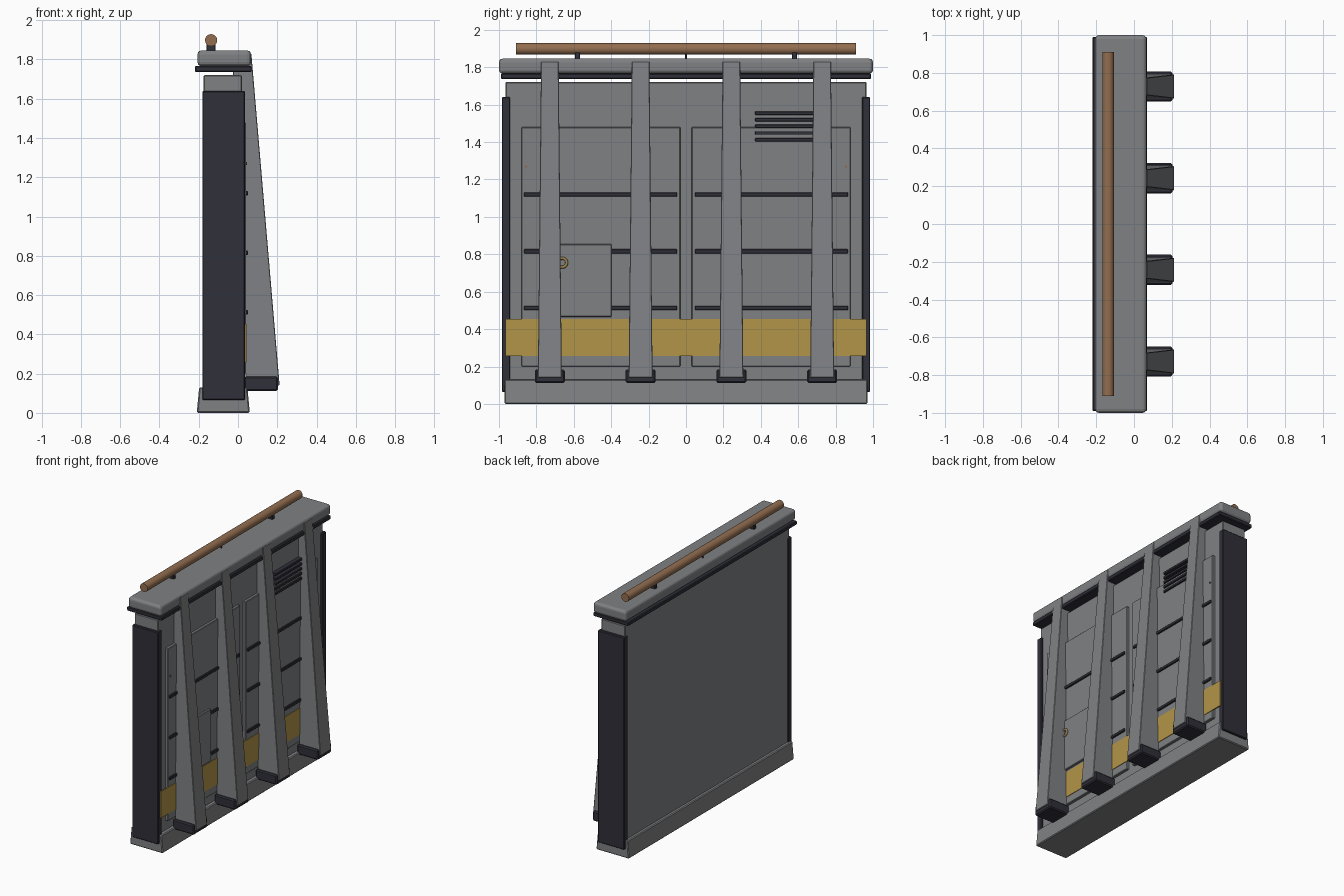
import bpy, bmesh, math
from mathutils import Matrix, Vector

cube = bpy.data.objects.get("Cube")
if cube:
    bpy.data.objects.remove(cube, do_unlink=True)


def material(name, rgb, rough=0.6):
    m = bpy.data.materials.new(name)
    m.use_nodes = True
    m.diffuse_color = (*rgb, 1)
    bsdf = m.node_tree.nodes["Principled BSDF"]
    bsdf.inputs["Base Color"].default_value = (*rgb, 1)
    bsdf.inputs["Roughness"].default_value = rough
    return m


GREY = material("grey_metal", (0.215, 0.22, 0.23))
DARK = material("dark_metal", (0.03, 0.029, 0.042))
YELLOW = material("yellow_paint", (0.45, 0.30, 0.065))
COPPER = material("copper", (0.29, 0.155, 0.08))
BRASS = material("brass", (0.34, 0.23, 0.09))


def finish(name, bm, mat, bevel=0.0, segments=1, smooth=False):
    bmesh.ops.recalc_face_normals(bm, faces=bm.faces)
    mesh = bpy.data.meshes.new(name)
    bm.to_mesh(mesh)
    bm.free()
    mesh.materials.append(mat)
    ob = bpy.data.objects.new(name, mesh)
    bpy.context.collection.objects.link(ob)
    if bevel:
        mod = ob.modifiers.new("Bevel", "BEVEL")
        mod.width, mod.segments = bevel, segments
    if smooth:
        bpy.ops.object.select_all(action="DESELECT")
        ob.select_set(True)
        bpy.context.view_layer.objects.active = ob
        bpy.ops.object.shade_smooth_by_angle(angle=math.radians(40))
    return ob


def box(name, xs, ys, zs, mat, bevel=0.0, segments=1):
    """Box given by its limits on each axis."""
    bm = bmesh.new()
    bmesh.ops.create_cube(bm, size=1)
    for v in bm.verts:
        v.co = Vector([(a + b) / 2 + c * (b - a)
                       for (a, b), c in zip((xs, ys, zs), v.co)])
    return finish(name, bm, mat, bevel, segments)


def rod(name, centre, radius, length, axis, mat, sides=20):
    bm = bmesh.new()
    turn = Vector((0, 0, 1)).rotation_difference(Vector(axis)).to_matrix().to_4x4()
    bmesh.ops.create_cone(bm, cap_ends=True, segments=sides, radius1=radius,
                          radius2=radius, depth=length,
                          matrix=Matrix.Translation(centre) @ turn)
    return finish(name, bm, mat, smooth=True)


# Wall core
box("wall_core", (-0.175, 0.02), (-0.965, 0.965), (0.05, 1.72), GREY, 0.004)

# Plinth, slightly narrower at the top
plinth = box("plinth", (-0.21, 0.06), (-0.97, 0.97), (0, 0.13), GREY, 0.006)
for v in plinth.data.vertices:
    if v.co.z > 0.1:
        v.co.x += 0.012 if v.co.x < 0 else -0.012

# Top cap and the dark trim beneath it
box("cap_trim", (-0.22, 0.07), (-0.99, 0.99), (1.737, 1.766), DARK, 0.005)
box("top_cap", (-0.206, 0.066), (-1, 1), (1.766, 1.846), GREY, 0.02, 3)

# Side columns and doors, mirrored left and right
for side, label in ((-1, "right"), (1, "left")):
    def span(a, b):
        return tuple(sorted((side * a, side * b)))
    box(f"side_column_{label}", (-0.182, 0.035), span(0.94, 0.985),
        (0.065, 1.64), DARK, 0.005)
    box(f"door_{label}", (0.01, 0.04), span(0.03, 0.88), (0.2, 1.48), GREY, 0.004)
    for i in range(3):
        z = 0.513 + 0.303 * i
        box(f"door_bar_{label}_{i + 1}", (0.03, 0.051), span(0.047, 0.867),
            (z - 0.011, z + 0.011), DARK, 0.003)
    rod(f"door_pin_{label}", (0.04, side * 0.855, 1.27), 0.007, 0.014,
        (1, 0, 0), COPPER, 10)

# Painted warning stripe across the front
box("warning_stripe", (0.036, 0.044), (-0.965, 0.965), (0.257, 0.453), YELLOW)

# Access hatch with a ring handle
box("access_hatch", (0.03, 0.056), (-0.70, -0.397), (0.466, 0.855), GREY, 0.004)
bpy.ops.mesh.primitive_torus_add(major_segments=24, minor_segments=8,
                                 major_radius=0.024, minor_radius=0.008,
                                 location=(0.061, -0.662, 0.755),
                                 rotation=(0, math.pi / 2, 0))
ring = bpy.context.object
ring.name = "hatch_ring"
ring.data.materials.append(BRASS)
bpy.ops.object.shade_smooth_by_angle(angle=math.radians(60))

# Vent slats
for i in range(5):
    z = 1.413 + 0.0355 * i
    box(f"vent_slat_{i + 1}", (0.015, 0.052), (0.37, 0.73),
        (z - 0.009, z + 0.009), DARK, 0.002)


# Sloping buttress ribs with dark feet
def rib(name, y):
    bm = bmesh.new()
    rings = []
    for z, back, front, half in ((0.14, 0.04, 0.212, 0.064), (1.83, -0.03, 0.068, 0.047)):
        rings.append([bm.verts.new((x, y + s * half, z))
                      for x, s in ((back, -1), (front, -1), (front, 1), (back, 1))])
    low, high = rings
    bm.faces.new(low)
    bm.faces.new(high)
    for i in range(4):
        j = (i + 1) % 4
        bm.faces.new((low[i], low[j], high[j], high[i]))
    finish(name, bm, GREY, 0.003)


for i in range(4):
    y = -0.728 + 0.4853 * i
    rib(f"buttress_{i + 1}", y)
    box(f"buttress_foot_{i + 1}", (0.03, 0.203), (y - 0.08, y + 0.08),
        (0.112, 0.185), DARK, 0.008)

# Handrail on short posts
rod("handrail", (-0.137, 0, 1.898), 0.031, 1.82, (0, 1, 0), COPPER)
for i, y in enumerate((-0.58, 0.58)):
    box(f"rail_post_{i + 1}", (-0.16, -0.114), (y - 0.013, y + 0.013),
        (1.84, 1.885), DARK, 0.003)
rod("rail_centre_pin", (-0.137, 0, 1.86), 0.005, 0.04, (0, 0, 1), DARK, 8)
